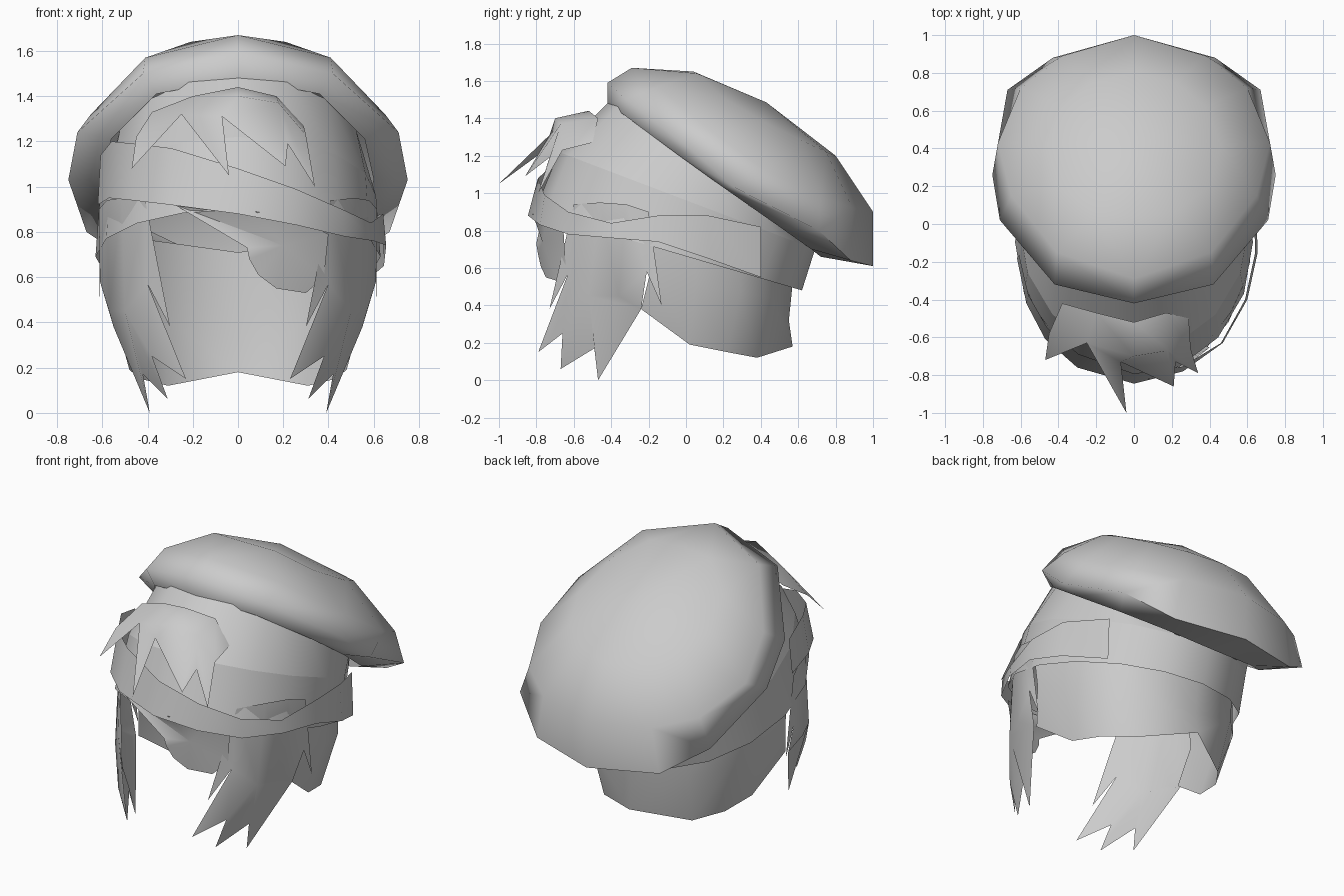
import bpy, bmesh, math
from mathutils import Vector

cube = bpy.data.objects.get("Cube")
if cube:
    bpy.data.objects.remove(cube, do_unlink=True)

grey = bpy.data.materials.new("plain grey")
grey.use_nodes = True
grey.diffuse_color = (0.6, 0.6, 0.6, 1)
grey.node_tree.nodes["Principled BSDF"].inputs["Base Color"].default_value = (0.6, 0.6, 0.6, 1)


def build(name, verts, faces, mirror=False, angle=50):
    """Mesh object from points and faces, optionally mirrored across x."""
    mesh = bpy.data.meshes.new(name)
    mesh.from_pydata([tuple(v) for v in verts], [], faces)
    bm = bmesh.new()
    bm.from_mesh(mesh)
    bmesh.ops.recalc_face_normals(bm, faces=bm.faces)
    bmesh.ops.triangulate(bm, faces=[f for f in bm.faces if len(f.verts) > 4])
    bm.to_mesh(mesh)
    bm.free()
    mesh.materials.append(grey)
    obj = bpy.data.objects.new(name, mesh)
    bpy.context.collection.objects.link(obj)
    for o in bpy.context.selected_objects:
        o.select_set(False)
    obj.select_set(True)
    bpy.context.view_layer.objects.active = obj
    if mirror:
        mod = obj.modifiers.new("Mirror", 'MIRROR')
        mod.use_clip = True
        bpy.ops.object.modifier_apply(modifier=mod.name)
    bpy.ops.object.shade_smooth_by_angle(angle=math.radians(angle))


def ring(front, back, half_width, n=16):
    """Tilted oval through a front and a back (y, z) point."""
    f, b = Vector((0, *front)), Vector((0, *back))
    mid, arm = (f + b) / 2, (f - b) / 2
    side = Vector((half_width, 0, 0))
    return [mid + arm * math.cos(2 * math.pi * i / n) + side * math.sin(2 * math.pi * i / n)
            for i in range(n)]


def loft(rows, closed=True, apex=None):
    """Vertices and faces joining rows of equal length."""
    n = len(rows[0])
    verts = [Vector(p) for r in rows for p in r]
    last = n if closed else n - 1
    faces = [(r * n + i, r * n + (i + 1) % n, r * n + n + (i + 1) % n, r * n + n + i)
             for r in range(len(rows) - 1) for i in range(last)]
    if apex:
        verts.append(Vector(apex))
        base = (len(rows) - 1) * n
        faces += [(base + i, base + (i + 1) % n, len(verts) - 1) for i in range(last)]
    return verts, faces


# Slouched hat, half built front to back: rim, widest row, shoulder, crown
hat_rows = [
    [(0, -0.42, 1.48), (0.36, -0.32, 1.41), (0.56, -0.05, 1.21), (0.60, 0.20, 1.03),
     (0.52, 0.50, 0.82), (0.32, 0.67, 0.70), (0, 0.72, 0.66)],
    [(0, -0.42, 1.59), (0.42, -0.32, 1.50), (0.71, 0.02, 1.24), (0.75, 0.26, 1.03),
     (0.67, 0.71, 0.80), (0.43, 0.88, 0.64), (0, 1.00, 0.61)],
    [(0, -0.29, 1.67), (0.41, -0.15, 1.57), (0.65, 0.15, 1.32), (0.72, 0.43, 1.12),
     (0.60, 0.72, 0.98), (0.38, 0.89, 0.92), (0, 1.00, 0.90)],
    [(0, 0.04, 1.65), (0.21, 0.06, 1.64), (0.40, 0.20, 1.51), (0.46, 0.42, 1.38),
     (0.38, 0.62, 1.28), (0.22, 0.75, 1.22), (0, 0.80, 1.20)]]
build("hat", *loft(hat_rows, closed=False, apex=(0, 0.43, 1.485)), mirror=True, angle=100)

# Hair cap between hat and headband
band_top = ring((-0.68, 1.22), (0.69, 0.70), 0.61)
band_low = ring((-0.81, 0.90), (0.62, 0.48), 0.63)
build("hair_cap", *loft([ring((-0.40, 1.50), (0.71, 0.69), 0.565), band_top]))

# Headband around the head
build("headband", *loft([band_top, band_low]))

# Slanting strap across the brow: x, y, upper z, lower z
strap_path = [(-0.62, -0.18, 1.14, 0.92), (-0.57, -0.42, 1.20, 0.95), (-0.47, -0.61, 1.19, 0.94),
              (-0.30, -0.76, 1.17, 0.92), (0.0, -0.845, 1.08, 0.88), (0.26, -0.78, 0.99, 0.83),
              (0.47, -0.63, 0.90, 0.78), (0.60, -0.40, 0.84, 0.76), (0.655, -0.15, 0.88, 0.74),
              (0.645, 0.12, 0.88, 0.65), (0.53, 0.40, 0.82, 0.55)]
upper = [(x * 0.98, y + 0.35 * max(0, hi - 0.9) * -y, hi) for x, y, hi, lo in strap_path]
lower = [(x, y, lo) for x, y, hi, lo in strap_path]
build("brow_strap", *loft([upper, lower], closed=False))

# Eye patch on the left eye, curved with the face
patch_outline = [(-0.28, 0.92), (0.04, 0.73), (0.05, 0.68), (0.09, 0.61), (0.17, 0.55),
                 (0.30, 0.53), (0.38, 0.60), (0.40, 0.79), (0.28, 0.85), (0.08, 0.89)]


def on_face(x, z):
    return (x, -0.08 - 0.74 * math.sqrt(1 - (x / 0.65) ** 2) + (0.85 - z) * 0.15, z)


patch = [on_face(*p) for p in patch_outline] + [on_face(0.2, 0.74)]
m = len(patch_outline)
build("eye_patch", patch, [(i, (i + 1) % m, m) for i in range(m)])

# Hair at the nape, half built and mirrored, tucked inside the headband
nape_rows = [
    [(0.58, -0.20, 0.80), (0.57, 0.05, 0.80), (0.50, 0.29, 0.78), (0.36, 0.46, 0.76), (0, 0.59, 0.71)],
    [(0.575, -0.18, 0.62), (0.565, 0.05, 0.50), (0.50, 0.29, 0.47), (0.34, 0.46, 0.44), (0, 0.55, 0.32)],
    [(0.53, -0.24, 0.38), (0.48, 0.02, 0.19), (0.43, 0.22, 0.15), (0.31, 0.38, 0.12), (0, 0.57, 0.18)]]
build("nape_hair", *loft(nape_rows, closed=False), mirror=True)

# Side locks with ragged tips
lock = [(0.41, -0.60, 0.94), (0.515, -0.46, 0.95), (0.58, -0.32, 0.94), (0.615, -0.20, 0.90),  # root
        (0.40, -0.63, 0.57), (0.50, -0.52, 0.45), (0.57, -0.36, 0.45), (0.61, -0.21, 0.58),   # middle
        (0.38, -0.66, 0.25), (0.42, -0.49, 0.17),                                             # notches
        (0.30, -0.73, 0.38), (0.23, -0.79, 0.15), (0.31, -0.67, 0.06), (0.39, -0.47, 0.0),    # tips
        (0.55, -0.24, 0.38), (0.61, -0.13, 0.40)]
lock_faces = [(0, 1, 5, 4), (1, 2, 6, 5), (2, 3, 7, 6), (0, 4, 10), (4, 5, 8, 11),
              (5, 9, 12, 8), (5, 6, 14), (5, 14, 13, 9), (6, 7, 14), (3, 15, 7)]
build("side_locks", lock, lock_faces, mirror=True)

# Fringe sticking out under the hat
fringe = [(-0.38, -0.42, 1.33), (-0.20, -0.47, 1.40), (0.0, -0.52, 1.44), (0.17, -0.47, 1.40), (0.29, -0.50, 1.27),
          (-0.45, -0.58, 1.22), (-0.25, -0.63, 1.32), (0.0, -0.70, 1.40), (0.18, -0.67, 1.37), (0.30, -0.66, 1.23),
          (-0.07, -0.73, 1.31), (0.22, -0.73, 1.19),                                         # notches
          (-0.47, -0.72, 1.08), (-0.04, -1.0, 1.05), (0.21, -0.86, 1.09), (0.34, -0.79, 1.0)]  # tips
fringe_faces = [(0, 1, 6, 5), (1, 2, 7, 6), (2, 3, 8, 7), (3, 4, 9, 8), (5, 6, 12), (6, 7, 10),
                (6, 10, 13), (7, 8, 10), (8, 11, 14, 10), (8, 9, 15, 11)]
build("fringe", fringe, fringe_faces)
